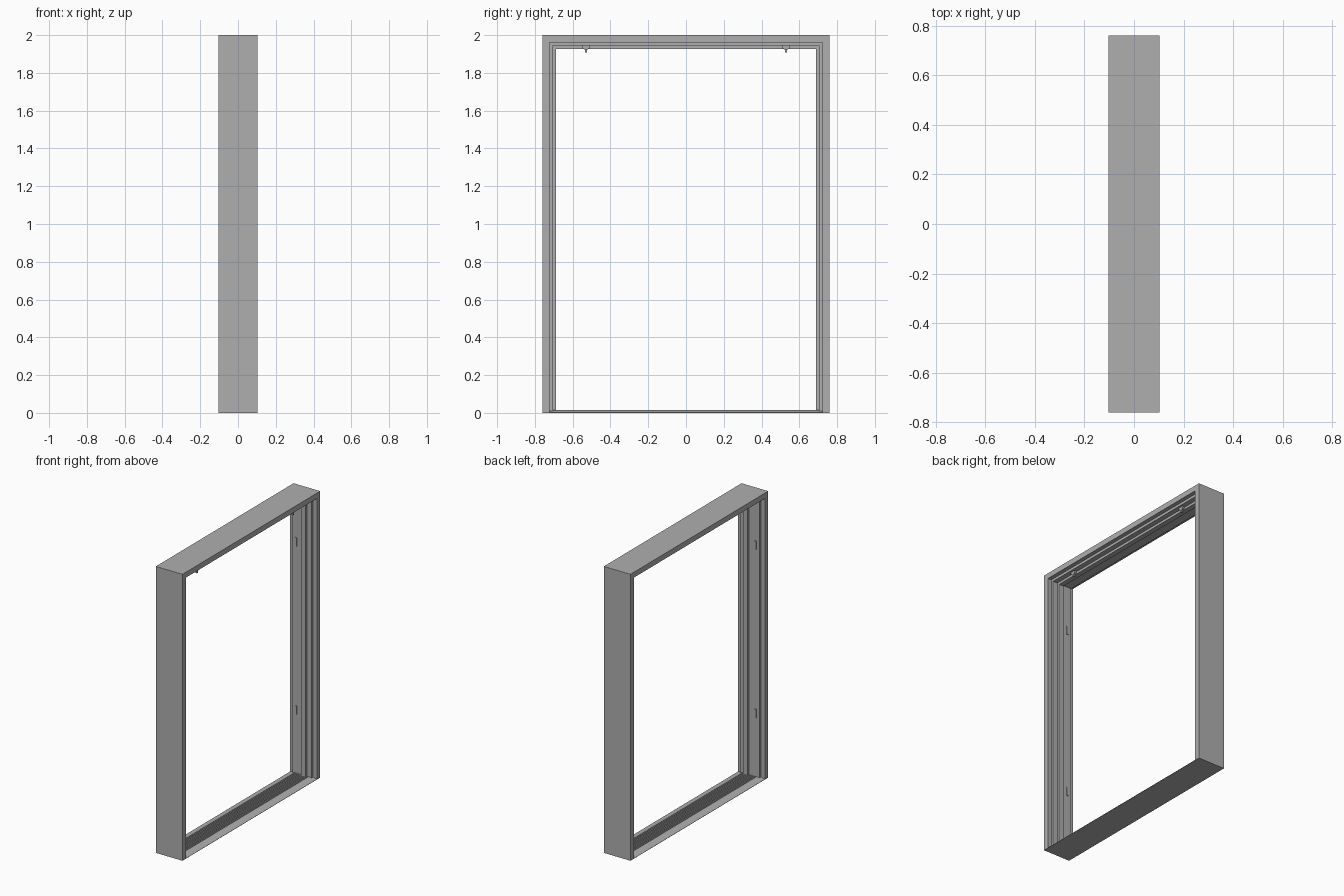
import bpy, bmesh

cube = bpy.data.objects.get("Cube")
if cube:
    bpy.data.objects.remove(cube, do_unlink=True)

HALF_W, HEIGHT, HALF_D = 0.76, 2.0, 0.103

grey = bpy.data.materials.new("primer_grey")
grey.use_nodes = True
grey.diffuse_color = (0.43, 0.43, 0.43, 1)
grey.node_tree.nodes["Principled BSDF"].inputs["Base Color"].default_value = (0.43, 0.43, 0.43, 1)


def loft(name, sections):
    """Skin matching closed sections in order and cap both ends."""
    bm = bmesh.new()
    rings = [[bm.verts.new(p) for p in s] for s in sections]
    n = len(rings[0])
    for a, b in zip(rings, rings[1:]):
        for i in range(n):
            j = (i + 1) % n
            bm.faces.new((a[i], a[j], b[j], b[i]))
    bm.faces.new(rings[0])
    bm.faces.new(rings[-1][::-1])
    bmesh.ops.recalc_face_normals(bm, faces=bm.faces[:])
    mesh = bpy.data.meshes.new(name)
    bm.to_mesh(mesh)
    bm.free()
    mesh.materials.append(grey)
    obj = bpy.data.objects.new(name, mesh)
    bpy.context.collection.objects.link(obj)
    return obj


def box(name, center, size):
    cx, cy, cz = center
    sx, sy, sz = (s / 2 for s in size)
    corners = ((-sx, -sy), (sx, -sy), (sx, sy), (-sx, sy))
    return loft(name, [[(cx + x, cy + y, cz + z) for x, y in corners] for z in (-sz, sz)])


# Stepped frame section (x, thickness): two rebates around a central stop
FACE, LEDGE, STOP = 0.038, 0.056, 0.073
section = [(-HALF_D, 0), (-HALF_D, FACE), (-0.073, FACE), (-0.073, LEDGE),
           (0.005, LEDGE), (0.005, STOP), (0.04, STOP), (0.04, LEDGE),
           (0.075, LEDGE), (0.075, FACE), (HALF_D, FACE), (HALF_D, 0)]

# Jambs and header in one mitred sweep
path = [(-1, 0), (-1, 1), (1, 1), (1, 0)]
loft("door_frame", [[(x, side * (HALF_W - d), top * (HEIGHT - d)) for x, d in section]
                    for side, top in path])

# Ribbed threshold with a ramp along each edge
SILL_H, RIB_X, RIBS = 0.015, 0.06, 11
pitch = 2 * RIB_X / (2 * RIBS - 1)
sill = [(-HALF_D, 0), (-HALF_D, 0.002)]
for i in range(RIBS):
    x = -RIB_X + 2 * i * pitch
    if i:
        sill.append((x, SILL_H - 0.004))
    sill += [(x, SILL_H), (x + pitch, SILL_H)]
    if i < RIBS - 1:
        sill.append((x + pitch, SILL_H - 0.004))
sill += [(HALF_D, 0.002), (HALF_D, 0)]
loft("threshold", [[(x, y, z) for x, z in sill] for y in (-HALF_W + FACE, HALF_W - FACE)])

for side, label in ((-1, "front"), (1, "back")):
    # Narrow fixing plates on the jamb ledge
    for z, level in ((0.455, "lower"), (1.63, "upper")):
        box(f"{label}_{level}_fixing_plate", (-0.043, side * (HALF_W - LEDGE - 0.002), z),
            (0.014, 0.006, 0.06))
    # Tapered catch with a short stem under the header
    y = side * 0.53
    tiers = [(HEIGHT - LEDGE, 0.018), (1.93, 0.018), (1.922, 0.005), (1.908, 0.005)]
    loft(f"{label}_header_catch",
         [[(0.052 + sx * min(w, 0.008), y + sy * w, z)
           for sx, sy in ((-1, -1), (1, -1), (1, 1), (-1, 1))] for z, w in tiers])
